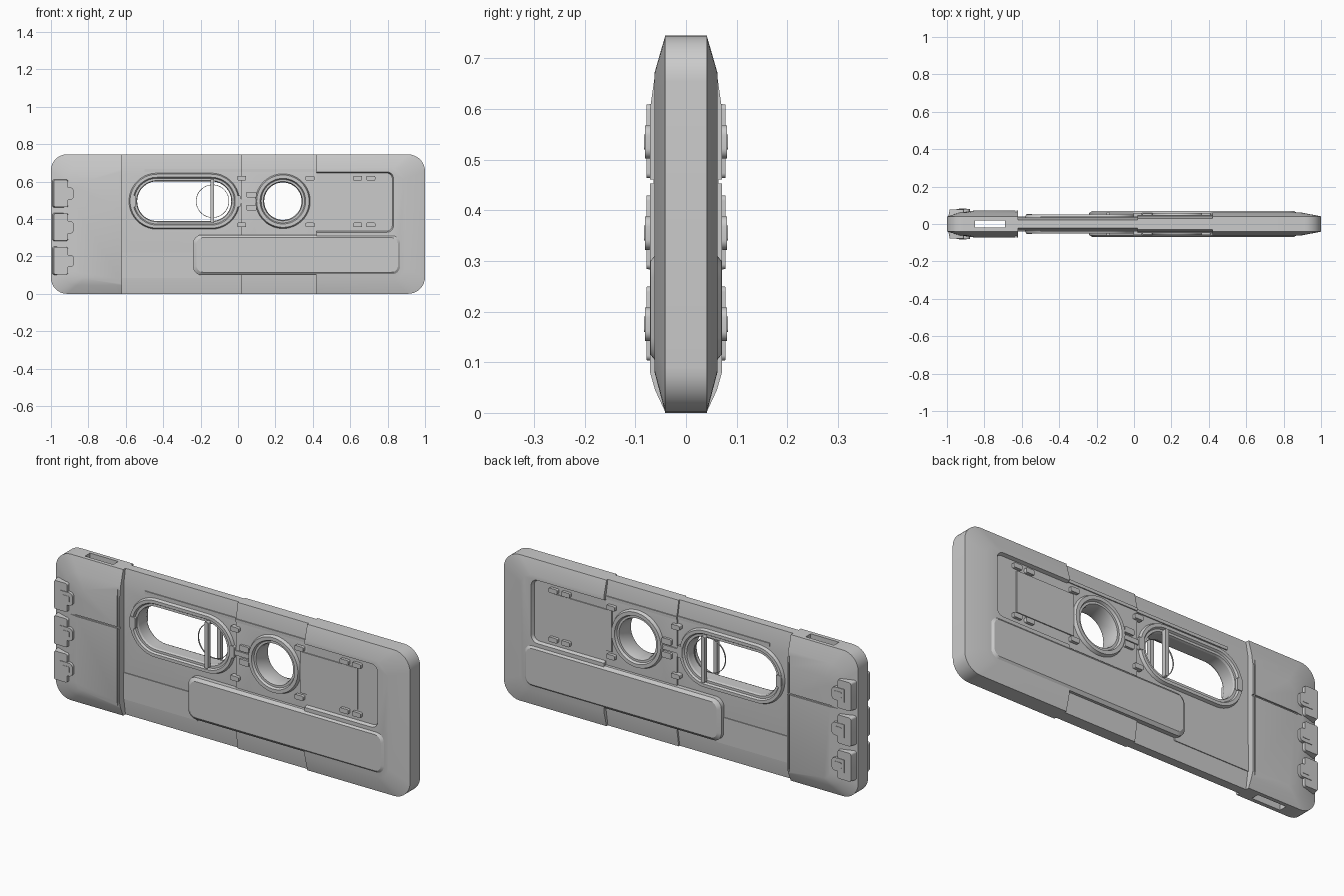
import bpy, bmesh, math

if "Cube" in bpy.data.objects:
    bpy.data.objects.remove(bpy.data.objects["Cube"])


def outline(x0, x1, z0, z1, r=0.0, n=8):
    """Rounded rectangle; r is one radius or (left, right) radii."""
    rl, rr = r if isinstance(r, tuple) else (r, r)
    pts = []
    for cx, cz, rad, a0 in ((x1 - rr, z1 - rr, rr, 0), (x0 + rl, z1 - rl, rl, 90),
                            (x0 + rl, z0 + rl, rl, 180), (x1 - rr, z0 + rr, rr, 270)):
        for i in range(n + 1):
            a = math.radians(a0 + 90 * i / n)
            pts.append((cx + rad * math.cos(a), cz + rad * math.sin(a)))
    return pts


def loft(name, rings, closed=False):
    """Skin a list of (y, outline) rings; closed joins last to first."""
    bm = bmesh.new()
    vs = [[bm.verts.new((x, y, z)) for x, z in o] for y, o in rings]
    n = len(vs[0])
    for k in range(len(vs) if closed else len(vs) - 1):
        a, b = vs[k], vs[(k + 1) % len(vs)]
        for i in range(n):
            j = (i + 1) % n
            bm.faces.new((a[i], a[j], b[j], b[i]))
    if not closed:
        bm.faces.new(vs[0])
        bm.faces.new(vs[-1])
    bmesh.ops.remove_doubles(bm, verts=bm.verts, dist=1e-5)
    bmesh.ops.recalc_face_normals(bm, faces=bm.faces)
    me = bpy.data.meshes.new(name)
    bm.to_mesh(me)
    bm.free()
    ob = bpy.data.objects.new(name, me)
    bpy.context.collection.objects.link(ob)
    return ob


def slab(name, *layers):
    """Front/back symmetric solid from (half_depth, outline) layers."""
    return loft(name, [(-y, o) for y, o in reversed(layers)] + list(layers))


def pair(name, y0, y1, o, top=None):
    """Matching parts on the front and the back."""
    return [loft(name + s, [(k * y0, o), (k * y1, top or o)])
            for s, k in (("_front", -1), ("_back", 1))]


def cut(ob, *cutters):
    for c in cutters:
        m = ob.modifiers.new("cut", 'BOOLEAN')
        m.object, m.solver = c, 'EXACT'
    dg = bpy.context.evaluated_depsgraph_get()
    me = bpy.data.meshes.new_from_object(ob.evaluated_get(dg))
    ob.modifiers.clear()
    ob.data = me
    for c in cutters:
        bpy.data.objects.remove(c)


def window_ring(name, x0, x1, zc, R, profile):
    """Stadium frame swept from (inset, half_depth) profile points."""
    prof = profile + [(d, -y) for d, y in reversed(profile)]
    loft(name, [(y, outline(x0 + d, x1 - d, zc - R + d, zc + R - d, R - d, 14))
                for d, y in prof], closed=True)


# left end cap with through slot and seams
cap = slab("left_cap", (0.04, outline(-1, -0.62, 0, 0.745, (0.085, 0))),
           (0.061, outline(-0.93, -0.62, 0.045, 0.67, (0.07, 0))),
           (0.071, outline(-0.86, -0.62, 0.08, 0.60, (0.04, 0))))
cut(cap, slab("slot_cutter", (0.02, outline(-0.85, -0.6, -0.1, 0.9))),
    *pair("seam_cutter", 0.064, 0.1, outline(-0.98, -0.6, 0.453, 0.461)),
    *pair("lip_cutter", 0.064, 0.1, outline(-0.634, -0.628, -0.1, 0.9)))

# three hinge lugs along the left end
for i, z in enumerate((0.10, 0.28, 0.46)):
    pair(f"hinge_lug_{i}", 0.03, 0.078, outline(-0.995, -0.905, z, z + 0.153, 0.012),
         outline(-0.985, -0.91, z + 0.004, z + 0.149, 0.01))
    pair(f"hinge_knob_{i}", 0.05, 0.081, outline(-0.95, -0.878, z + 0.042, z + 0.108, (0, 0.02)))
    pair(f"hinge_notch_{i}", 0.05, 0.083, outline(-0.935, -0.895, z + 0.06, z + 0.09, 0.006))

# thin middle plate with oblong window
mid = slab("middle_plate", (0.022, outline(-0.69, 0.02, 0, 0.745)),
           (0.035, outline(-0.69, 0.02, 0.085, 0.672)))
cut(mid, slab("oblong_cutter", (0.2, outline(-0.56, -0.02, 0.38, 0.61, 0.114, 14))))
pair("lower_ledge", 0.02, 0.039, outline(-0.64, -0.2, 0.085, 0.22))
pair("upper_rail", 0.02, 0.04, outline(-0.5, 0.02, 0.652, 0.668))

# second plate with round window
mid2 = slab("right_plate", (0.03, outline(0.02, 0.43, 0, 0.745)),
            (0.044, outline(0.02, 0.43, 0.083, 0.674)))
cut(mid2, slab("round_cutter", (0.2, outline(0.13, 0.35, 0.385, 0.605, 0.109, 14))))
pair("right_rail", 0.03, 0.049, outline(0.02, 0.43, 0.652, 0.668))

# right end cap with recessed bay
rcap = slab("right_cap", (0.041, outline(0.42, 1, 0, 0.745, (0, 0.09))),
            (0.062, outline(0.42, 0.89, 0.08, 0.672, (0, 0.06))))
cut(rcap, *pair("bay_cutter", 0.045, 0.1, outline(0.3, 0.825, 0.335, 0.645, (0, 0.03)),
                outline(0.3, 0.845, 0.315, 0.665, (0, 0.045))))

# long raised lower panel
slab("lower_panel", (0.035, outline(-0.24, 0.872, 0.1, 0.315, 0.045)),
     (0.058, outline(-0.24, 0.872, 0.1, 0.315, 0.045)),
     (0.07, outline(-0.222, 0.855, 0.115, 0.3, 0.035)))

# slider plate in the bay
slab("slider_plate", (0.05, outline(0.385, 0.71, 0.39, 0.6)))

# window frames
window_ring("oblong_frame", -0.585, 0.01, 0.495, 0.152,
            [(0, 0.03), (0.008, 0.05), (0.024, 0.05), (0.03, 0.04), (0.042, 0.04), (0.046, 0.03)])
window_ring("round_frame", 0.09, 0.39, 0.495, 0.15,
            [(0, 0.035), (0.01, 0.06), (0.028, 0.06), (0.034, 0.048), (0.045, 0.048), (0.05, 0.03)])

# upright bars and thin loop in the oblong window
pair("window_bar", 0.04, 0.062, outline(-0.147, -0.127, 0.378, 0.614, 0.006))
window_ring("thin_loop", -0.225, -0.047, 0.495, 0.089, [(0, 0.003), (0.003, 0.003)])

# small clips around the frames and slider
for x in (0.02, 0.385, 0.64, 0.71):
    for z in (0.368, 0.618):
        pair("clip", 0.03, 0.06, outline(x - 0.024, x + 0.024, z - 0.012, z + 0.012, 0.006))
for z in (0.46, 0.53):
    pair("link_clip", 0.03, 0.056, outline(0.045, 0.098, z - 0.015, z + 0.015, 0.006))
pair("link_bar", 0.03, 0.05, outline(0.0, 0.1, 0.483, 0.507))
pair("link_post", 0.03, 0.052, outline(-0.015, 0.015, 0.465, 0.525, 0.008))
pair("frame_clip", 0.03, 0.054, outline(-0.575, -0.545, 0.465, 0.525, 0.006))

# smooth rounded corners, keep hard edges
bpy.ops.object.select_all(action='SELECT')
bpy.context.view_layer.objects.active = cap
bpy.ops.object.shade_smooth_by_angle(angle=math.radians(20))
